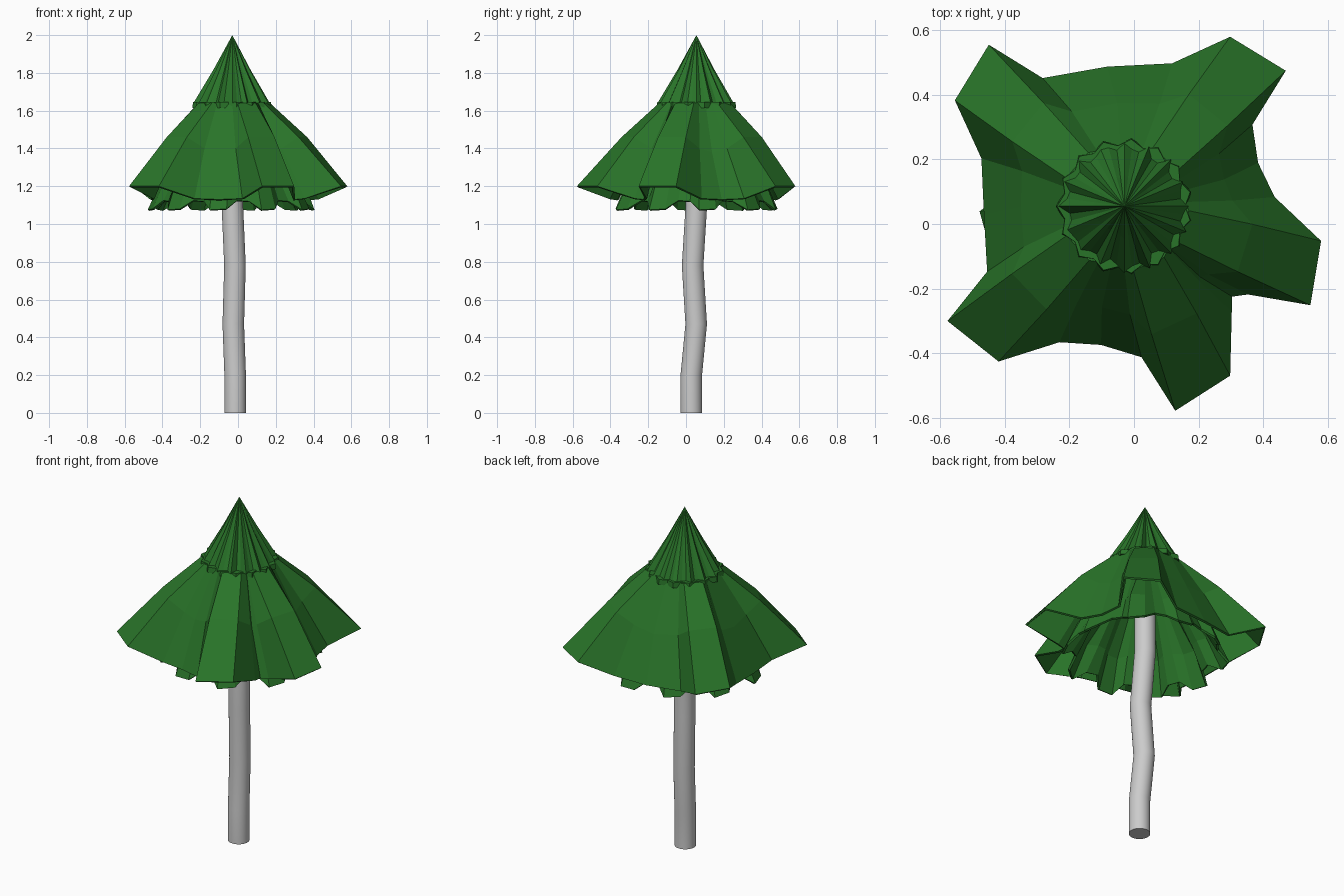
import bpy, bmesh, math, random

if "Cube" in bpy.data.objects:
    bpy.data.objects.remove(bpy.data.objects["Cube"])

random.seed(4)
CX, CY = -0.03, 0.055          # axis of the crown


def material(name, rgb):
    m = bpy.data.materials.new(name)
    m.diffuse_color = (*rgb, 1)
    m.use_nodes = True
    m.node_tree.nodes["Principled BSDF"].inputs["Base Color"].default_value = m.diffuse_color
    return m


leaf = material("leaf green", (0.022, 0.175, 0.022))
bark = material("pale grey bark", (0.6, 0.6, 0.6))


def loft(name, rings, mat, cap_start=False, cap_end=False):
    """Skin a list of equally long point rings, bottom to top."""
    bm = bmesh.new()
    loops = [[bm.verts.new(p) for p in ring] for ring in rings]
    n = len(loops[0])
    for a, b in zip(loops, loops[1:]):
        for i in range(n):
            j = (i + 1) % n
            bm.faces.new((a[i], a[j], b[j], b[i]))
    if cap_start:
        bm.faces.new(loops[0][::-1])
    if cap_end:
        bm.faces.new(loops[-1])
    bmesh.ops.remove_doubles(bm, verts=bm.verts, dist=1e-5)
    bmesh.ops.recalc_face_normals(bm, faces=bm.faces)
    me = bpy.data.meshes.new(name)
    bm.to_mesh(me)
    bm.free()
    me.materials.append(mat)
    ob = bpy.data.objects.new(name, me)
    bpy.context.collection.objects.link(ob)
    return ob


def polar(deg, r, z):
    a = math.radians(deg)
    return (CX + r * math.cos(a), CY + r * math.sin(a), z)


def thicken(ob, t):
    s = ob.modifiers.new("thickness", 'SOLIDIFY')
    s.thickness = t
    s.offset = -1


# Trunk: gently bent round stem
path = [(-.015, .028, 0), (-.015, .028, .2), (-.025, .054, .47),
        (-.016, .035, .78), (-.03, .055, 1.1), (-.03, .055, 1.45)]
trunk = loft("trunk", [[(x + .057 * math.cos(k * math.tau / 32),
                         y + .057 * math.sin(k * math.tau / 32), z)
                        for k in range(32)] for x, y, z in path],
             bark, True, True)
bpy.context.view_layer.objects.active = trunk
trunk.select_set(True)
bpy.ops.object.shade_smooth_by_angle(angle=math.radians(40))

# Upper skirt: five box-shaped branches standing out of a round skirt
centres = [-138, -67, -19, 49, 139]
# angle offset and radius at the rim, the middle and the top
section = [((-16.5, .470, 1.135), (-20, .335, 1.40), (-23, .19)),
           ((-9.0, .652, 1.20), (-11, .405, 1.46), (-15, .20)),
           ((9.0, .618, 1.20), (11, .400, 1.46), (15, .20)),
           ((22.5, .466, 1.135), (22, .335, 1.40), (23, .19))]
rim, mid, top = [], [], []
for i, c in enumerate(centres):
    for (a, r, z), (a2, r2, z2), (a3, r3) in section:
        rim.append(polar(c + a, r, z))
        mid.append(polar(c + a2, r2, z2))
        top.append(polar(c + a3, r3, 1.64))
    # point in the valley before the next branch
    nxt = centres[(i + 1) % 5] + (360 if i == 4 else 0)
    v = (c + 22.5 + nxt - 16.5) / 2
    rim.append(polar(v, .435, 1.13))
    mid.append(polar((c + nxt) / 2, .32, 1.38))
    top.append(polar((c + nxt) / 2, .185, 1.64))
skirt = loft("upper_skirt", [rim, mid, top], leaf, cap_end=True)
thicken(skirt, .012)

# Lower skirt: smaller wavy bell below the branches
low, lowmid, lowtop = [], [], []
for k in range(10):
    c = k * 36 + 8
    for off, r, z in ((-13, .385, 1.12), (-6, .445, 1.075),
                      (6, .43, 1.08), (14, .385, 1.125)):
        low.append(polar(c + off, r + random.uniform(-.012, .012), z))
        lowmid.append(polar(c + off, .82 * r, 1.26))
        lowtop.append(polar(c + off, .2, 1.46))
bell = loft("lower_skirt", [low, lowmid, lowtop], leaf, cap_end=True)
thicken(bell, .012)

# Crown tip: pleated cone with a scalloped edge
N = 48
radii = [.188 + .012 * math.cos(k * math.tau / 3) + random.uniform(-.012, .008)
         for k in range(N)]
edge = [polar(k * 360 / N, r, 1.64) for k, r in enumerate(radii)]
half = [polar(k * 360 / N, r * .49, 1.815) for k, r in enumerate(radii)]
apex = [(CX, CY, 2.0)] * N
loft("tip_cone", [edge, half, apex], leaf, cap_start=True)

# Scalloped collar under the cone
M = 30
scallop = [.2 + (.008 if k % 2 else -.012) for k in range(M)]
loft("collar", [[polar(k * 12, r + .004, 1.615) for k, r in enumerate(scallop)],
                [polar(k * 12, r, 1.645) for k, r in enumerate(scallop)]],
     leaf, True, True)
